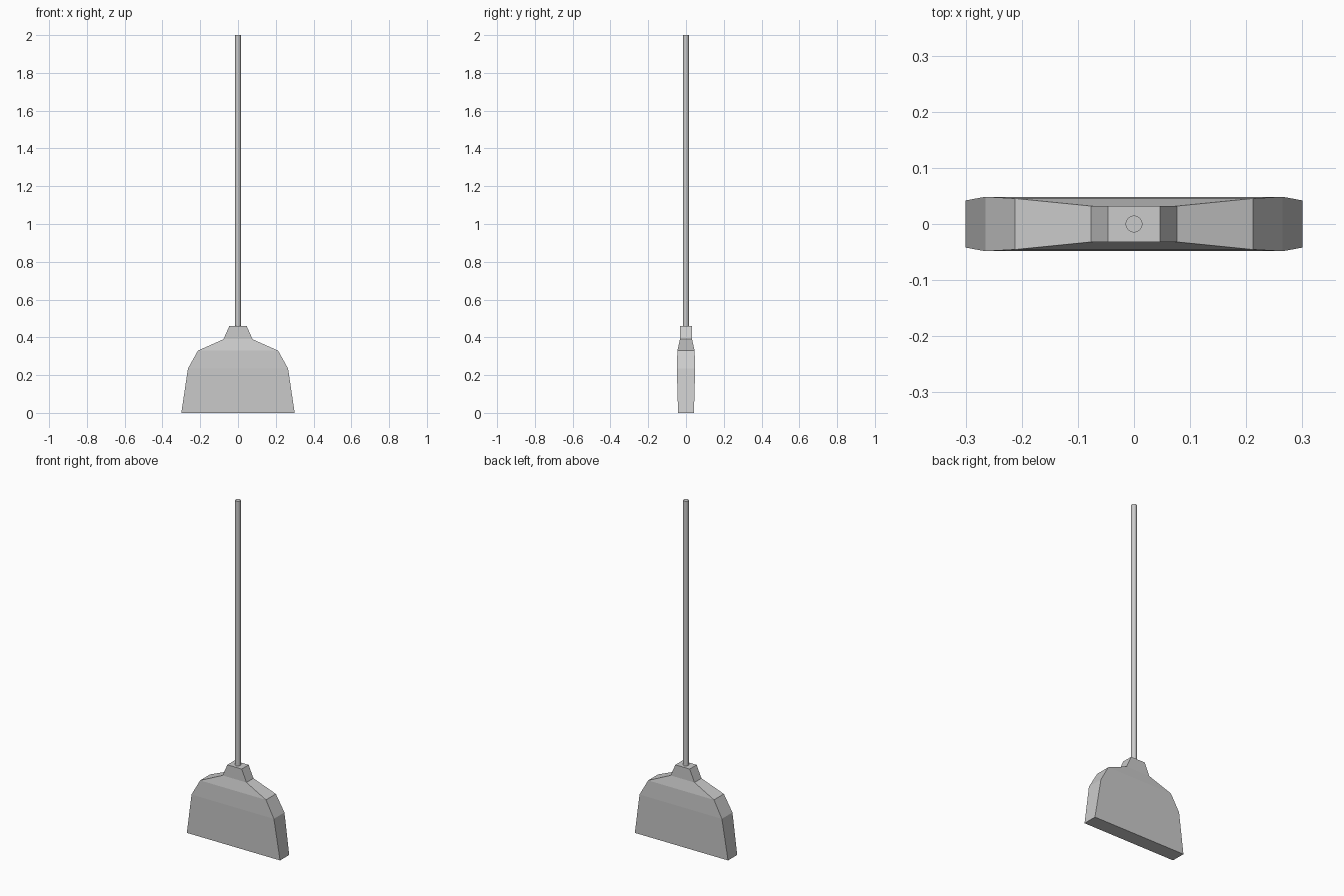
import bpy, bmesh

if "Cube" in bpy.data.objects:
    bpy.data.objects.remove(bpy.data.objects["Cube"])

# Broom head: stacked rectangular sections (height, half width, half depth)
SECTIONS = [
    (0.0, 0.30, 0.042),
    (0.235, 0.265, 0.0485),
    (0.33, 0.212, 0.0455),
    (0.39, 0.077, 0.032),
    (0.46, 0.046, 0.032),
]
bm = bmesh.new()
rings = [[bm.verts.new((sx * w, sy * d, z))
          for sx, sy in ((-1, -1), (1, -1), (1, 1), (-1, 1))]
         for z, w, d in SECTIONS]
for a, b in zip(rings, rings[1:]):
    for i in range(4):
        j = (i + 1) % 4
        bm.faces.new((a[i], a[j], b[j], b[i]))
bm.faces.new(rings[0][::-1])
bm.faces.new(rings[-1])
mesh = bpy.data.meshes.new("broom_head")
bm.to_mesh(mesh)
bm.free()
head = bpy.data.objects.new("broom_head", mesh)
bpy.context.collection.objects.link(head)

# Handle: long round stick seated on the neck
bottom, top = 0.455, 2.0
bpy.ops.mesh.primitive_cylinder_add(vertices=32, radius=0.015, depth=top - bottom,
                                    location=(0, 0, (top + bottom) / 2))
handle = bpy.context.object
handle.name = "handle"
bpy.ops.object.shade_smooth_by_angle()
